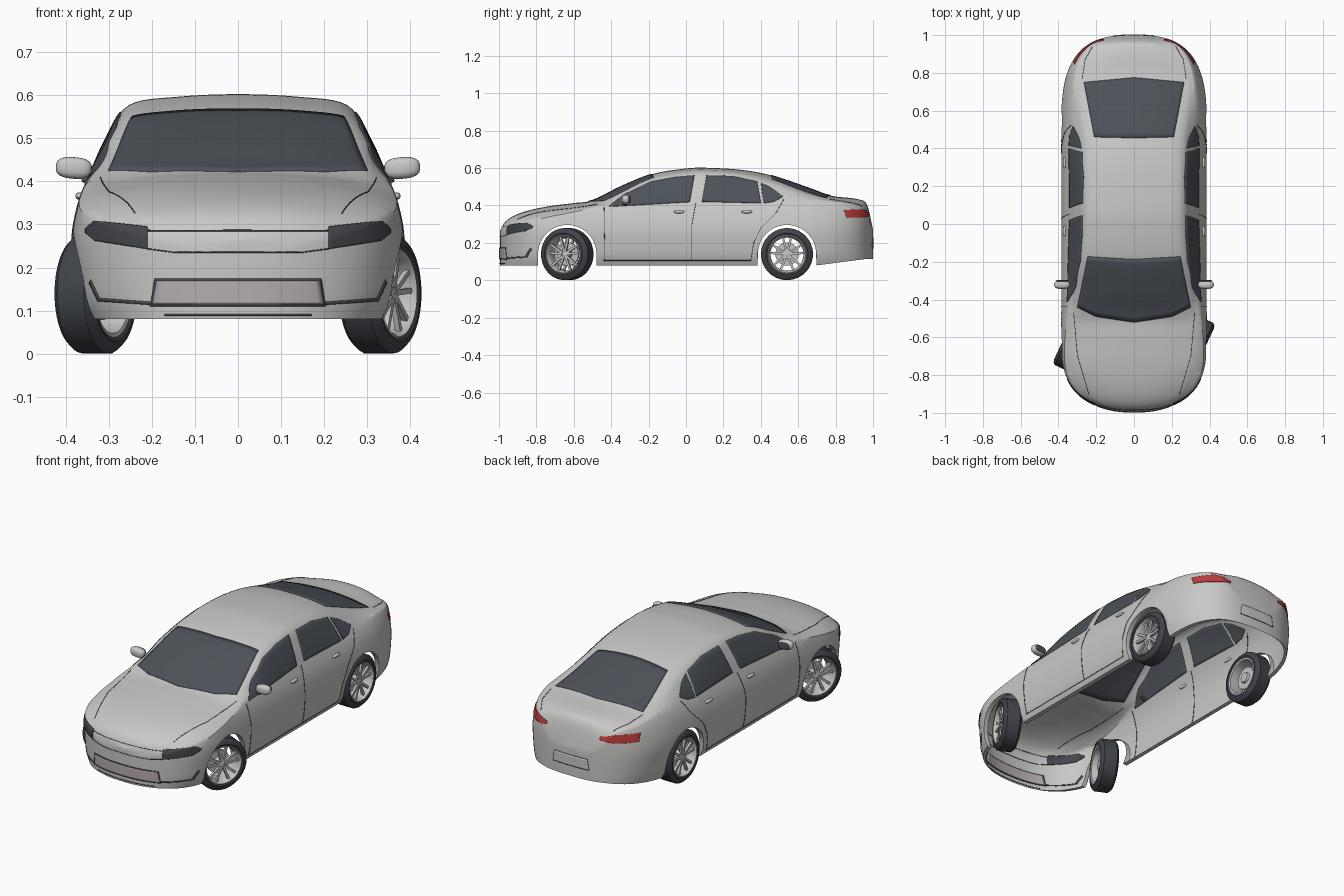
import bpy, bmesh, math
from mathutils import Matrix, Vector
from mathutils.bvhtree import BVHTree

if "Cube" in bpy.data.objects:
    bpy.data.objects.remove(bpy.data.objects["Cube"])


def material(name, r, g, b, rough=0.5):
    m = bpy.data.materials.new(name)
    m.use_nodes = True
    m.diffuse_color = (r, g, b, 1)
    shader = next(n for n in m.node_tree.nodes if n.type == 'BSDF_PRINCIPLED')
    shader.inputs["Base Color"].default_value = (r, g, b, 1)
    shader.inputs["Roughness"].default_value = rough
    return m


PAINT = material("silver paint", .58, .58, .57)
GLASS = material("tinted glass", .075, .085, .1)
LAMP = material("smoked lamp", .055, .06, .07)
RUBBER = material("tyre rubber", .05, .056, .066)
ALLOY = material("wheel alloy", .55, .55, .54)
GRILLE = material("grille grey", .46, .41, .44)
RED = material("tail red", .5, .045, .045)
TRIM = material("dark trim", .07, .07, .075)


def finish(name, bm, mat, matrix=None, thick=0, angle=35):
    """Turn a bmesh into a smooth shaded object."""
    bmesh.ops.remove_doubles(bm, verts=bm.verts, dist=1e-5)
    bmesh.ops.recalc_face_normals(bm, faces=bm.faces)
    mesh = bpy.data.meshes.new(name)
    bm.to_mesh(mesh)
    bm.free()
    mesh.materials.append(mat)
    ob = bpy.data.objects.new(name, mesh)
    bpy.context.collection.objects.link(ob)
    if matrix:
        ob.matrix_world = matrix
    bpy.ops.object.select_all(action='DESELECT')
    ob.select_set(True)
    bpy.context.view_layer.objects.active = ob
    bpy.ops.object.shade_smooth_by_angle(angle=math.radians(angle))
    if thick:
        mod = ob.modifiers.new("thickness", 'SOLIDIFY')
        mod.thickness, mod.offset = thick, 0
    return ob


def skin(rows, wrap_rows=False, wrap_cols=False, caps=False):
    """Quad surface through rows of points."""
    bm = bmesh.new()
    grid = [[bm.verts.new(p) for p in row] for row in rows]
    n, m = len(grid), len(grid[0])
    for i in range(n if wrap_rows else n - 1):
        for j in range(m if wrap_cols else m - 1):
            a, b = grid[i], grid[(i + 1) % n]
            k = (j + 1) % m
            bm.faces.new((a[j], a[k], b[k], b[j]))
    if caps:
        bm.faces.new(grid[0])
        bm.faces.new(grid[-1])
    return bm


def smooth(keys, x):
    """Cubic interpolation of table rows, first column is the position."""
    x = min(max(x, keys[0][0]), keys[-1][0])
    i = max(k for k in range(len(keys) - 1) if keys[k][0] <= x)
    a, b = keys[i], keys[i + 1]
    before, after = keys[max(i - 1, 0)], keys[min(i + 2, len(keys) - 1)]
    h = b[0] - a[0]
    t = (x - a[0]) / h
    out = []
    for c in range(1, len(a)):
        ta = (b[c] - before[c]) / (b[0] - before[0]) * h
        tb = (after[c] - a[c]) / (after[0] - a[0]) * h
        out.append(a[c] * (1 + 2 * t) * (1 - t) ** 2 + ta * t * (1 - t) ** 2
                   + b[c] * t * t * (3 - 2 * t) + tb * t * t * (t - 1))
    return out


# Body shape: y, centre height, shoulder height, rail half width, rail height
SHAPE = [(-1, .255, .225, .28, .245), (-.965, .315, .262, .28, .3),
         (-.885, .36, .3, .28, .338), (-.75, .393, .335, .29, .372),
         (-.6, .413, .365, .3, .392), (-.5, .427, .385, .305, .408),
         (-.35, .5, .4, .29, .468), (-.18, .568, .408, .265, .54),
         (0, .598, .415, .255, .572), (.1, .602, .418, .252, .577),
         (.3, .59, .42, .25, .562), (.45, .562, .42, .25, .53),
         (.65, .495, .42, .265, .465), (.77, .453, .415, .27, .435),
         (.93, .431, .385, .27, .408), (.97, .4, .345, .27, .37),
         (1, .27, .24, .27, .26)]
# Side curvature: height, share of the full half width
FLANK = [(.07, .9), (.12, .96), (.2, .99), (.27, 1), (.33, .975), (.38, .935), (.43, .87)]
AXLES, ARCH, HUB = (-.635, .54), .156, .14


def half_width(y):
    if y < -.6:
        return .385 * (1 - ((-.6 - y) / .395) ** 3) ** .45
    if y > .5:
        return .385 * (1 - ((y - .5) / .5) ** 3) ** .35
    return .385


def bottom(y):
    for c in AXLES:
        if abs(y - c) <= ARCH:
            return HUB + math.sqrt(max(ARCH ** 2 - (y - c) ** 2, 0))
    return .08 + .035 * min(max((y - .7) / .27, 0), 1)


def section(y):
    w, zb = half_width(y), bottom(y)
    zt, zs, xr, zr = smooth(SHAPE, y)
    xr = min(xr, .72 * w)
    low = [(w * smooth(FLANK, z)[0], z)
           for z in (zb + (zs - zb) * k / 10 for k in range(11))]
    xs = low[-1][0]
    ctrl = [low[-3], low[-1], ((xs + xr) / 2 + .02 * w, (zs + zr) / 2 + .003), (xr, zr),
            (xr * .55, zr + .76 * (zt - zr)), (0, zt), (-xr * .55, zr + .76 * (zt - zr))]
    top = []
    for a, b, c, d in zip(ctrl, ctrl[1:], ctrl[2:], ctrl[3:]):
        for k in range(1, 7):
            t = k / 6
            top.append(tuple(.5 * (2 * q + (r - p) * t + (2 * p - 5 * q + 4 * r - s) * t * t
                                   + (3 * q - p - 3 * r + s) * t ** 3)
                             for p, q, r, s in zip(a, b, c, d)))
    # The first point is the lip folded in under the sill and arches
    half = [(low[0][0] * .93, zb)] + low + top
    return [(x, y, z) for x, z in half] + [(-x, y, z) for x, z in half[-2::-1]]


stations = {round(-.47 + .02 * k, 4) for k in range(43)}
for k in range(25):
    s = min(math.sin(math.pi / 2 * k / 24), .9997)
    stations |= {round(-.6 - .395 * s, 5), round(.5 + .5 * s, 5)}
    stations |= {round(c - .9999 * ARCH * math.cos(math.pi * k / 24), 5) for c in AXLES}
stations |= {c + s * (ARCH + .001) for c in AXLES for s in (-1, 1)}
shell = skin([section(y) for y in sorted(stations)], caps=True)
surface = BVHTree.FromBMesh(shell)
finish("body_shell", shell, PAINT)


def along(path, t):
    """Point at share t of a 2D polyline's length."""
    pts = [Vector(p) for p in path]
    left = t * sum((b - a).length for a, b in zip(pts, pts[1:]))
    for a, b in zip(pts, pts[1:]):
        d = (b - a).length
        if left <= d:
            return a.lerp(b, left / d)
        left -= d
    return pts[-1]


def panel(name, lower, upper, axis, side, mat, thick=.006, n=36, m=12):
    """Thin plate between two edges, laid on the body along an axis."""
    rows = []
    for j in range(m + 1):
        row = []
        for i in range(n + 1):
            p = list(along(lower, i / n).lerp(along(upper, i / n), j / m))
            p.insert(axis, side * 2)
            ray = Vector((0, 0, 0))
            ray[axis] = -side
            hit = surface.ray_cast(Vector(p), ray)[0]
            row.append(hit or surface.find_nearest(Vector(p))[0])
        rows.append(row)
    finish(name, skin(rows), mat, thick=thick)


def seam(name, path, axis, side, shift):
    panel(name, path, [(a + shift[0], b + shift[1]) for a, b in path],
          axis, side, TRIM, .003, 36, 1)


def flip(path, s):
    return [(s * a, b) for a, b in path]


# Windscreen and rear window
panel("windscreen", [(-.3, -.44), (-.2, -.49), (0, -.52), (.2, -.49), (.3, -.44)],
      [(-.245, -.172), (0, -.187), (.245, -.172)], 2, 1, GLASS)
panel("rear_window", [(-.265, .75), (0, .775), (.265, .75)],
      [(-.21, .46), (0, .455), (.21, .46)], 2, 1, GLASS)

# Grille, number plate recess and nose seams
panel("grille_frame", [(-.203, .11), (.203, .11)], [(-.193, .175), (.193, .175)], 1, -1, TRIM, .004)
panel("grille", [(-.196, .116), (.196, .116)], [(-.187, .169), (.187, .169)], 1, -1, GRILLE, .008)
panel("plate_frame", [(-.11, .17), (.11, .17)], [(-.1, .23), (.1, .23)], 1, 1, TRIM, .003)
panel("plate_recess", [(-.107, .173), (.107, .173)], [(-.098, .227), (.098, .227)], 1, 1, PAINT, .006)
seam("bonnet_seam", [(-.21, .284), (.21, .284)], 1, -1, (0, .003))
seam("nose_seam", [(-.21, .242), (-.15, .234), (.15, .234), (.21, .242)], 1, -1, (0, .003))
seam("lip_seam", [(-.17, .088), (.17, .088)], 1, -1, (0, .004))

for s, side in ((1, "left"), (-1, "right")):
    # Side windows
    panel(side + "_front_window", [(-.41, .393), (.02, .418)],
          [(-.41, .4), (-.325, .462), (-.19, .527), (-.06, .552), (.045, .56)], 0, s, GLASS)
    panel(side + "_rear_window", [(.085, .42), (.4, .412)],
          [(.11, .56), (.25, .556), (.38, .528)], 0, s, GLASS)
    panel(side + "_quarter_window", [(.415, .412), (.47, .42), (.515, .445)],
          [(.4, .52), (.45, .497), (.515, .45)], 0, s, GLASS)
    # Lamps
    panel(side + "_headlamp", flip([(.21, .243), (.33, .262), (.352, .28)], s),
          flip([(.21, .294), (.333, .308), (.352, .29)], s), 1, -1, LAMP)
    panel(side + "_tail_lamp", flip([(.16, .345), (.24, .335), (.318, .335)], s),
          flip([(.16, .36), (.24, .38), (.315, .375)], s), 1, 1, RED)
    # Bumper intake edges and panel gaps
    seam(side + "_intake_edge", flip([(.2, .113), (.325, .122), (.345, .165)], s),
         1, -1, (-s * .004, .007))
    seam(side + "_front_door_seam", [(-.44, .39), (-.435, .11)], 0, s, (.003, 0))
    seam(side + "_middle_door_seam", [(.05, .41), (.03, .3), (.03, .105)], 0, s, (.003, 0))
    seam(side + "_rear_door_seam", [(.52, .43), (.48, .36), (.4, .28), (.36, .2), (.345, .105)],
         0, s, (.003, 0))
    seam(side + "_sill_seam", [(-.44, .105), (.345, .105)], 0, s, (0, .003))
    seam(side + "_wing_seam", flip([(.32, -.47), (.3, -.7), (.24, -.9)], s), 2, 1, (.002, 0))
    seam(side + "_boot_seam", flip([(.275, .77), (.26, .87), (.22, .94)], s), 2, 1, (.002, 0))

    # Door handles and mirrors
    def blob(name, at, size, mat, turn=0):
        bm = bmesh.new()
        bmesh.ops.create_uvsphere(bm, u_segments=24, v_segments=14, radius=1)
        # Square the ball off a little
        for v in bm.verts:
            v.co = [math.copysign(abs(c) ** .75, c) for c in v.co]
        place = Matrix.Translation((s * at[0], at[1], at[2])) @ Matrix.Rotation(s * turn, 4, 'Y')
        finish(name, bm, mat, place @ Matrix.Diagonal((*size, 1)))

    for y, door in ((-.037, "front"), (.325, "rear")):
        blob(f"{side}_{door}_door_handle", (.368, y, .366), (.009, .028, .008), PAINT)
    blob(side + "_mirror", (.381, -.322, .431), (.042, .022, .025), PAINT, -.08)
    blob(side + "_mirror_glass", (.382, -.301, .431), (.034, .004, .019), GLASS, -.08)
    blob(side + "_mirror_arm", (.342, -.325, .408), (.022, .012, .007), TRIM, .35)


def lathe(name, profile, mat, place, closed=False, seg=56):
    """Spin an (x, radius) profile around the axle."""
    rows = []
    for k in range(seg):
        a = 2 * math.pi * k / seg
        rows.append([(x, r * math.cos(a), r * math.sin(a)) for x, r in profile])
    if not closed and profile[0][1] == 0:
        rows = [[(x, max(r, .0005) * math.cos(2 * math.pi * k / seg),
                  max(r, .0005) * math.sin(2 * math.pi * k / seg)) for x, r in profile]
                for k in range(seg)]
    finish(name, skin(rows, wrap_rows=True, wrap_cols=closed), mat, place)


# Wheels, the front pair steered
for y, end, steer, x in ((AXLES[0], "front", -25, .33), (AXLES[1], "rear", 0, .325)):
    for s, side in ((1, "left"), (-1, "right")):
        name = f"{side}_{end}_"
        place = (Matrix.Translation((s * x, y, HUB))
                 @ Matrix.Rotation(math.radians(steer + (180 if s < 0 else 0)), 4, 'Z'))
        half = [(.044, .098), (.05, .112), (.046, .128), (.034, .139)]
        lathe(name + "tyre", half + [(-a, r) for a, r in half[::-1]], RUBBER, place, True)
        lathe(name + "rim", [(.044, .1), (.046, .104), (.048, .1), (.04, .094), (.01, .088),
                             (-.044, .093), (-.046, .101)], ALLOY, place)
        lathe(name + "hub", [(.036, 0), (.035, .014), (.03, .024), (-.01, .026)], ALLOY, place)
        lathe(name + "brake_disc", [(-.008, 0), (-.008, .062), (-.018, .062), (-.018, .03),
                                    (-.03, .026), (-.03, 0)], ALLOY, place)
        bm = bmesh.new()
        for k in range(10):
            angle = math.radians(72 * (k // 2) + (14 if k % 2 else -14))
            bmesh.ops.create_cube(bm, size=1, matrix=Matrix.Rotation(angle, 4, 'X')
                                  @ Matrix.Translation((.031, 0, .055))
                                  @ Matrix.Diagonal((.013, .012, .08, 1)))
        finish(name + "spokes", bm, ALLOY, place)
